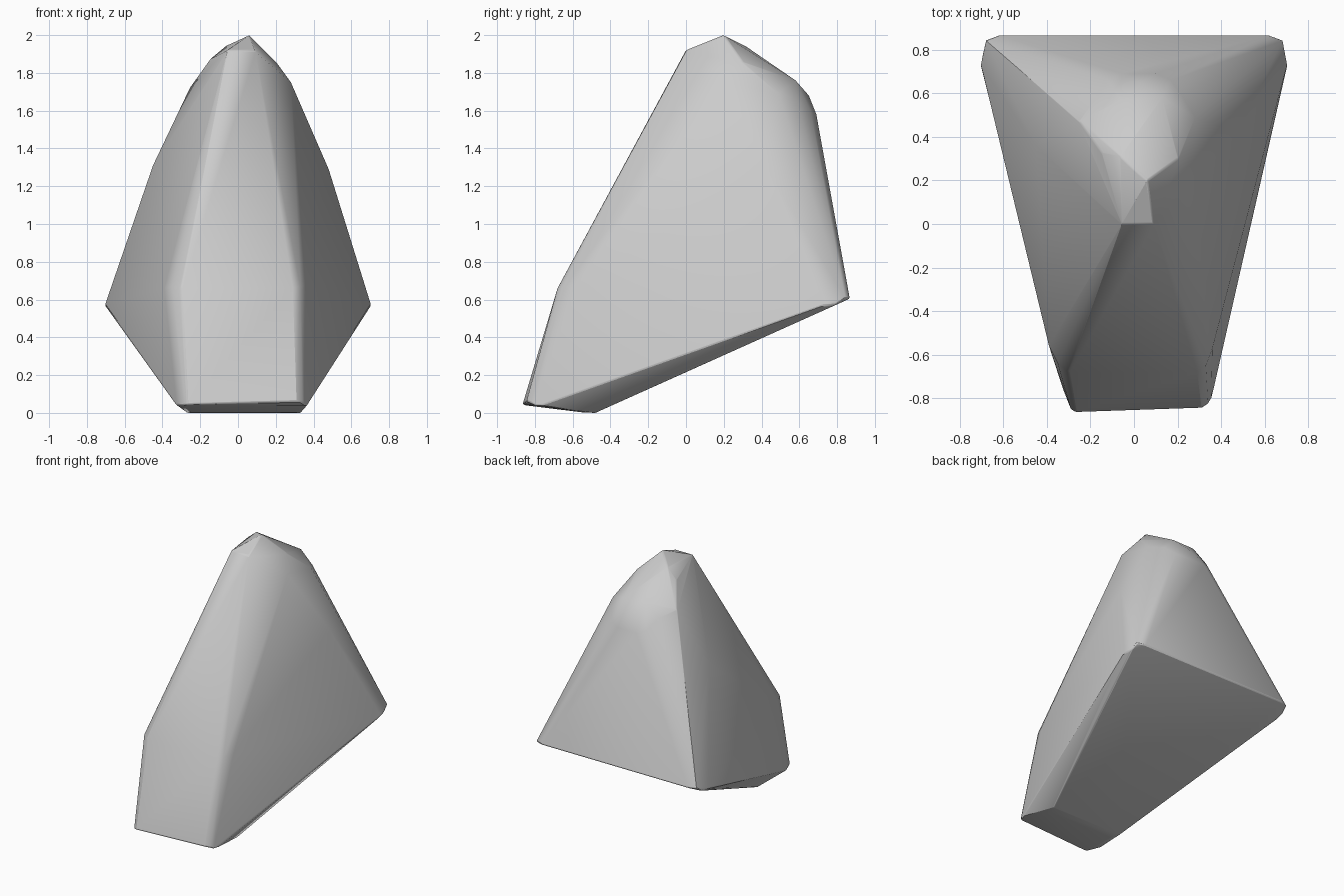
import bpy, bmesh, math

if "Cube" in bpy.data.objects:
    bpy.data.objects.remove(bpy.data.objects["Cube"])

# Each group holds the corner points of one region of the faceted stone
crown = [(.06, .20, 2.0), (-.055, 0, 1.92), (.09, 0, 1.92), (-.06, .31, 1.945)]
shoulder = [(.28, .20, 1.75), (.28, .49, 1.69), (-.25, .47, 1.73), (-.15, .33, 1.87),
            (.20, .30, 1.86), (.22, .59, 1.66), (-.17, .58, 1.68)]
back_dome = [(-.06, .57, 1.765), (.13, .58, 1.76), (.03, .65, 1.68),
             (-.06, .69, 1.58), (.10, .69, 1.58), (.17, .66, 1.60), (-.12, .66, 1.60)]
flanks = [(-.45, .36, 1.31), (.48, .43, 1.29)]
brow = [(-.30, -.68, .66), (.29, -.68, .66), (-.35, -.64, .67), (.33, -.65, .67),
        (-.39, -.56, .66), (.36, -.57, .68)]
foot = [(-.27, -.865, .045), (.31, -.845, .06), (-.29, -.85, .04), (.34, -.825, .055),
        (-.325, -.76, .04), (.365, -.76, .04), (.355, -.80, .04),
        (-.27, -.48, 0), (.33, -.48, 0), (-.25, -.55, .003), (.29, -.55, .003)]
# Rear corners are the same on both sides
rear = [(s * x, y, z) for s in (-1, 1)
        for x, y, z in ((.62, .867, .605), (.68, .845, .605), (.705, .73, .57), (.69, .79, .57))]

# Wrap the points into one convex stone
bm = bmesh.new()
for p in crown + shoulder + back_dome + flanks + brow + foot + rear:
    bm.verts.new(p)
hull = bmesh.ops.convex_hull(bm, input=bm.verts[:])
loose = [v for v in bm.verts if not v.link_faces]
bmesh.ops.delete(bm, geom=loose, context='VERTS')
bmesh.ops.recalc_face_normals(bm, faces=bm.faces[:])
bmesh.ops.dissolve_limit(bm, angle_limit=math.radians(1.5), verts=bm.verts[:], edges=bm.edges[:])
mesh = bpy.data.meshes.new("rock")
bm.to_mesh(mesh)
bm.free()
rock = bpy.data.objects.new("rock", mesh)
bpy.context.collection.objects.link(rock)

# Slightly worn edges with smooth shading
bevel = rock.modifiers.new("worn_edges", 'BEVEL')
bevel.width = .008
bevel.segments = 2
bevel.limit_method = 'ANGLE'
bevel.angle_limit = math.radians(35)
bpy.context.view_layer.objects.active = rock
rock.select_set(True)
bpy.ops.object.shade_smooth_by_angle(angle=math.radians(30))
